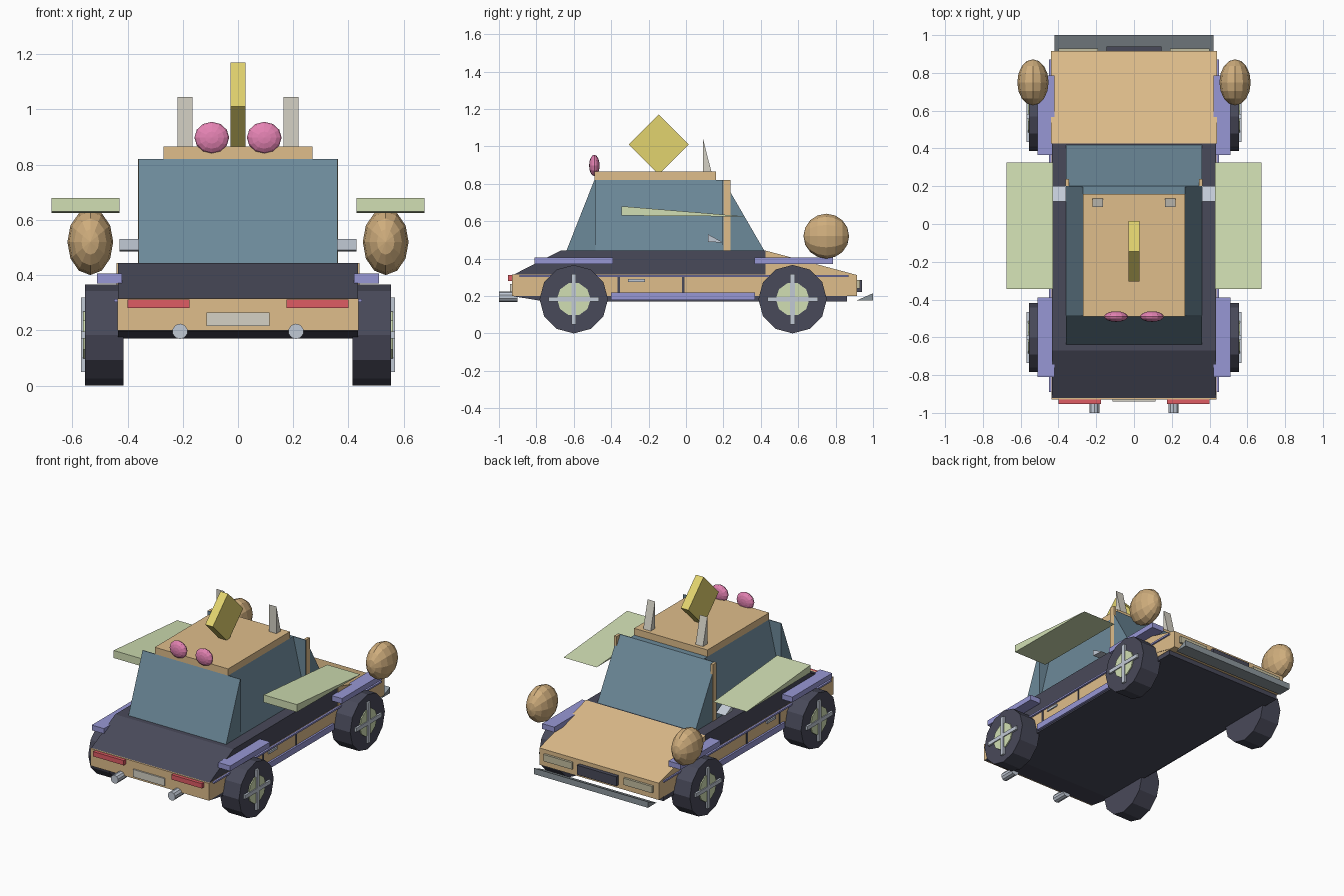
import bpy, bmesh, math
from mathutils import Matrix

if "Cube" in bpy.data.objects:
    bpy.data.objects.remove(bpy.data.objects["Cube"])


def material(name, rgb):
    m = bpy.data.materials.new(name)
    m.diffuse_color = (*[(c / 255) ** 2.2 for c in rgb], 1)
    m.use_nodes = True
    m.node_tree.nodes["Principled BSDF"].inputs["Base Color"].default_value = m.diffuse_color
    return m


TAN = material("tan", (222, 188, 138))
DARK = material("dark", (74, 75, 90))
GLASS = material("glass", (108, 136, 152))
LILAC = material("lilac", (150, 150, 212))
GREEN = material("pale_green", (208, 222, 178))
CHROME = material("chrome", (192, 200, 212))
BUMPER = material("bumper_grey", (140, 150, 156))
RED = material("red", (222, 92, 100))
PINK = material("pink", (228, 130, 178))
YELLOW = material("yellow", (226, 210, 110))
BONE = material("bone", (212, 208, 196))
BROWN = material("brown", (206, 172, 124))
LAMP = material("lamp", (196, 190, 160))


def finish(name, bm, mat):
    bmesh.ops.recalc_face_normals(bm, faces=bm.faces[:])
    me = bpy.data.meshes.new(name)
    bm.to_mesh(me)
    bm.free()
    me.materials.append(mat)
    ob = bpy.data.objects.new(name, me)
    bpy.context.collection.objects.link(ob)
    return ob


def sides(a, b):
    return ((a, b, "_right"), (-b, -a, "_left"))


def prism(name, x0, x1, profile, mat, top=None):
    """Extrude a (y, z) profile from x0 to x1."""
    bm = bmesh.new()
    a = [bm.verts.new((x0, y, z)) for y, z in profile]
    b = [bm.verts.new((x1, y, z)) for y, z in profile]
    n = len(a)
    bm.faces.new(a)
    bm.faces.new(b[::-1])
    for i in range(n):
        bm.faces.new((a[i], a[(i + 1) % n], b[(i + 1) % n], b[i]))
    if top:  # narrow the upper vertices
        for v in bm.verts:
            if v.co.z > top[0]:
                v.co.x = math.copysign(top[1], v.co.x)
    return finish(name, bm, mat)


def box(name, x0, x1, y0, y1, z0, z1, mat):
    return prism(name, x0, x1, [(y0, z0), (y1, z0), (y1, z1), (y0, z1)], mat)


def pair(name, a, b, profile, mat):
    for x0, x1, s in sides(a, b):
        prism(name + s, x0, x1, profile, mat)


def pair_box(name, a, b, y0, y1, z0, z1, mat):
    pair(name, a, b, [(y0, z0), (y1, z0), (y1, z1), (y0, z1)], mat)


def cylinder(name, axis, loc, r, depth, n, mat):
    bm = bmesh.new()
    bmesh.ops.create_cone(bm, cap_ends=True, segments=n, radius1=r, radius2=r, depth=depth,
                          matrix=Matrix.Translation(loc) @ Matrix.Rotation(math.pi / 2, 4, axis))
    return finish(name, bm, mat)


def ellipsoid(name, loc, size, mat, axis="Z"):
    bm = bmesh.new()
    bmesh.ops.create_uvsphere(bm, u_segments=12, v_segments=8, radius=1)
    if axis != "Z":
        bmesh.ops.rotate(bm, verts=bm.verts, matrix=Matrix.Rotation(math.pi / 2, 3, axis))
    bmesh.ops.scale(bm, verts=bm.verts, vec=size)
    bmesh.ops.translate(bm, verts=bm.verts, vec=loc)
    return finish(name, bm, mat)


# Body
box("chassis", -.435, .435, -.75, .86, .17, .205, DARK)
prism("rear_valance", -.435, .435, [(-.92, .198), (-.75, .17), (-.75, .21), (-.92, .21)], DARK)
box("lower_body", -.437, .437, -.93, .9, .2, .315, TAN)
prism("upper_body", -.435, .435, [(-.93, .31), (-.67, .443), (.425, .443), (.425, .31)], DARK)
prism("bonnet", -.44, .44, [(.425, .31), (.425, .443), (.915, .312), (.915, .2), (.88, .2)], TAN)

# Cabin: full-width front and rear screens, leaning side glass between
prism("rear_window", -.36, .36, [(-.64, .44), (-.49, .82), (-.485, .82), (-.485, .44)], GLASS)
prism("windscreen", -.36, .36, [(.42, .44), (.2, .82), (.195, .82), (.195, .44)], GLASS)
box_profile = [(-.488, .44), (.198, .44), (.198, .82), (-.488, .82)]
prism("side_glass", -.36, .36, box_profile, GLASS, (.6, .27))
box("roof", -.27, .27, -.49, .16, .815, .865, TAN)
pair_box("pillar", .345, .363, .2, .237, .44, .82, TAN)

# Side trim
pair_box("trim_strip", .43, .45, -.89, .87, .302, .313, LILAC)
pair_box("sill", .425, .45, -.4, .37, .18, .22, LILAC)
pair_box("rear_fender", .42, .51, -.81, -.39, .37, .405, LILAC)
pair_box("front_fender", .42, .51, .365, .785, .37, .405, LILAC)
for i, y in enumerate((-.36, -.015)):
    pair_box(f"door_gap_{i}", .43, .441, y - .006, y + .006, .21, .305, DARK)
pair_box("door_handle", .43, .446, -.31, -.22, .275, .29, CHROME)
pair("mirror", .36, .43, [(.118, .53), (.118, .49), (.2, .485)], CHROME)

# Wheels
for sx, s in ((1, "right"), (-1, "left")):
    for y, e in ((-.6, "rear"), (.57, "front")):
        n = f"{e}_{s}"
        cylinder("tyre_" + n, "Y", (sx * .485, y, .183), .183, .14, 12, DARK)
        cylinder("hub_" + n, "Y", (sx * .53, y, .183), .09, .064, 10, GREEN)
        x0, x1 = sorted((sx * .55, sx * .568))
        box("spoke_upright_" + n, x0, x1, y - .013, y + .013, .048, .318, CHROME)
        box("spoke_level_" + n, x0, x1, y - .135, y + .135, .17, .196, CHROME)

# Tail end
pair_box("tail_light", .175, .4, -.952, -.925, .28, .312, RED)
box("number_plate", -.115, .115, -.94, -.925, .215, .265, BONE)
for sx, s in ((1, "right"), (-1, "left")):
    cylinder("exhaust_" + s, "X", (sx * .21, -.95, .196), .028, .1, 10, CHROME)

# Nose
pair_box("headlight", .19, .4, .9, .93, .24, .285, LAMP)
box("grille", -.145, .145, .9, .94, .222, .285, DARK)
prism("front_bumper", -.42, .42, [(.91, .175), (1, .175), (1, .215)], BUMPER)

# Add-on decoration: wings, horns, diamond fin, eyes and nose balls
pair("wing", .43, .675, [(-.345, .63), (.325, .625), (-.345, .68)], GREEN)
pair("horn", .165, .22, [(.09, 1.045), (.09, .86), (.137, .86)], BONE)
prism("diamond_fin", -.028, .028, [(-.305, 1.01), (-.145, .85), (.015, 1.01), (-.145, 1.17)], YELLOW)
for sx, s in ((1, "right"), (-1, "left")):
    ellipsoid("roof_eye_" + s, (sx * .095, -.49, .898), (.063, .028, .057), PINK, "X")
    ellipsoid("side_ball_" + s, (sx * .535, .75, .52), (.083, .122, .12), BROWN, "X")
